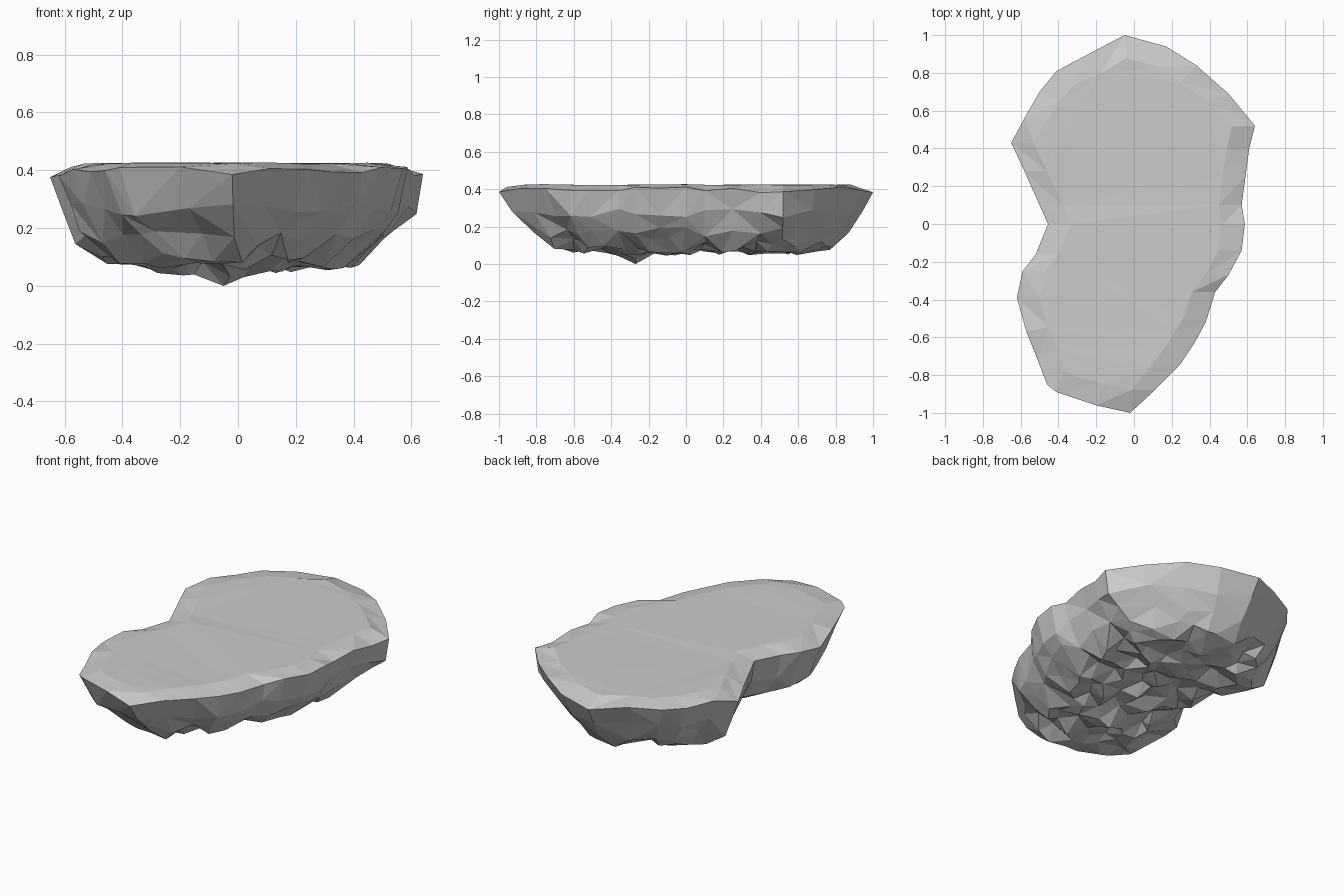
import bpy, bmesh, math, random
from mathutils import Vector
from mathutils.geometry import delaunay_2d_cdt, intersect_point_line

if "Cube" in bpy.data.objects:
    bpy.data.objects.remove(bpy.data.objects["Cube"])

random.seed(11)

# Rim outline seen from above, counter-clockwise from the back tip
OUTLINE = [(-.05, 1), (-.24, .9), (-.41, .81), (-.5, .7), (-.58, .56), (-.65, .43),
           (-.58, .28), (-.5, .1), (-.455, 0), (-.52, -.16), (-.59, -.25), (-.62, -.39),
           (-.57, -.57), (-.51, -.72), (-.46, -.85), (-.41, -.89), (-.2, -.96), (-.02, -1),
           (.11, -.88), (.24, -.75), (.32, -.63), (.38, -.52), (.43, -.36), (.5, -.27),
           (.57, -.14), (.587, 0), (.57, .1), (.59, .25), (.61, .4), (.64, .52),
           (.5, .69), (.33, .84), (.17, .94)]
pts = [Vector(p) for p in OUTLINE]
N = len(pts)


def inset(p, d):
    """Move a rim point towards the long central spine."""
    spine = Vector((.0, max(-.45, min(.5, p.y))))
    return p + (spine - p).normalized() * d


def inside(p, poly):
    hit = False
    for a, b in zip(poly, poly[1:] + poly[:1]):
        if (a.y > p.y) != (b.y > p.y) and p.x < a.x + (p.y - a.y) * (b.x - a.x) / (b.y - a.y):
            hit = not hit
    return hit


def edge_distance(p, poly):
    best = 9
    for a, b in zip(poly, poly[1:] + poly[:1]):
        q, t = intersect_point_line(p, a, b)
        q = a if t < 0 else b if t > 1 else q.to_2d()
        best = min(best, (p - q.to_2d()).length)
    return best


bm = bmesh.new()


def ring(depth, z, jitter, slope=0):
    """One loop of rock wall; ends of the rock slope in further than the sides."""
    out = []
    for p in pts:
        end = max(0, abs(p.y) - .45) / .55
        q = inset(p, depth * (1 + slope * end * (1.6 if p.y < 0 else .8))
                  + random.uniform(-.5, .8) * jitter)
        out.append(bm.verts.new((q.x, q.y, z + random.uniform(-1, 1) * jitter)))
    return out


def bridge(upper, lower):
    for i in range(N):
        j = (i + 1) % N
        a, b, c, d = upper[i], lower[i], lower[j], upper[j]
        if random.random() < .5:
            bm.faces.new((a, b, c)); bm.faces.new((a, c, d))
        else:
            bm.faces.new((a, b, d)); bm.faces.new((b, c, d))


# Flat top plateau, softly falling rim and craggy wall
top = ring(.12, .424, .003)
rim = ring(0, .402, 0)
for v in rim:
    v.co.z += random.uniform(-.01, .01) - .02 * (abs(v.co.y) > .97 or abs(v.co.x) > .6)
mid = ring(.022, .27, .03, 1.5)
low = ring(.085, .17, .03, .8)
bm.faces.new(top)
for u, l in ((top, rim), (rim, mid), (mid, low)):
    bridge(u, l)

# Rough underside: jittered points triangulated inside the lowest wall loop
base = [v.co.to_2d() for v in low]
knob = Vector((-.05, -.27))
inner, heights = [], []
step = .096
for iy in range(-12, 13):
    for ix in range(-8, 9):
        p = Vector(((ix + .5 * (iy % 2)) * step + random.uniform(-.033, .033),
                    iy * step * .9 + random.uniform(-.033, .033)))
        if inside(p, base):
            d = edge_distance(p, base)
            if d > .04:
                inner.append(p)
                heights.append(.078 + .09 * math.exp(-d / .06) + random.uniform(-.034, .034)
                               - .025 * math.exp(-(p - knob).length_squared / .04))
# Lowest knob the rock rests on
k = min(range(len(inner)), key=lambda i: (inner[i] - knob).length)
heights = [max(.02, h) for h in heights]
heights[k] = 0
inner[k] = knob
loop = [(i, (i + 1) % N) for i in range(N)]
_, _, tris, orig, _, _ = delaunay_2d_cdt(base + inner, loop, [], 1, 1e-6)
under = low + [bm.verts.new((p.x, p.y, h)) for p, h in zip(inner, heights)]
for t in tris:
    ids = [orig[i][0] for i in t if orig[i]]
    if len(set(ids)) == 3:
        try:
            bm.faces.new([under[i] for i in ids])
        except ValueError:
            pass

bmesh.ops.triangulate(bm, faces=[f for f in bm.faces if len(f.verts) > 4])
bmesh.ops.recalc_face_normals(bm, faces=bm.faces)
mesh = bpy.data.meshes.new("floating_rock")
bm.to_mesh(mesh)
bm.free()
bpy.context.collection.objects.link(bpy.data.objects.new("floating_rock", mesh))
